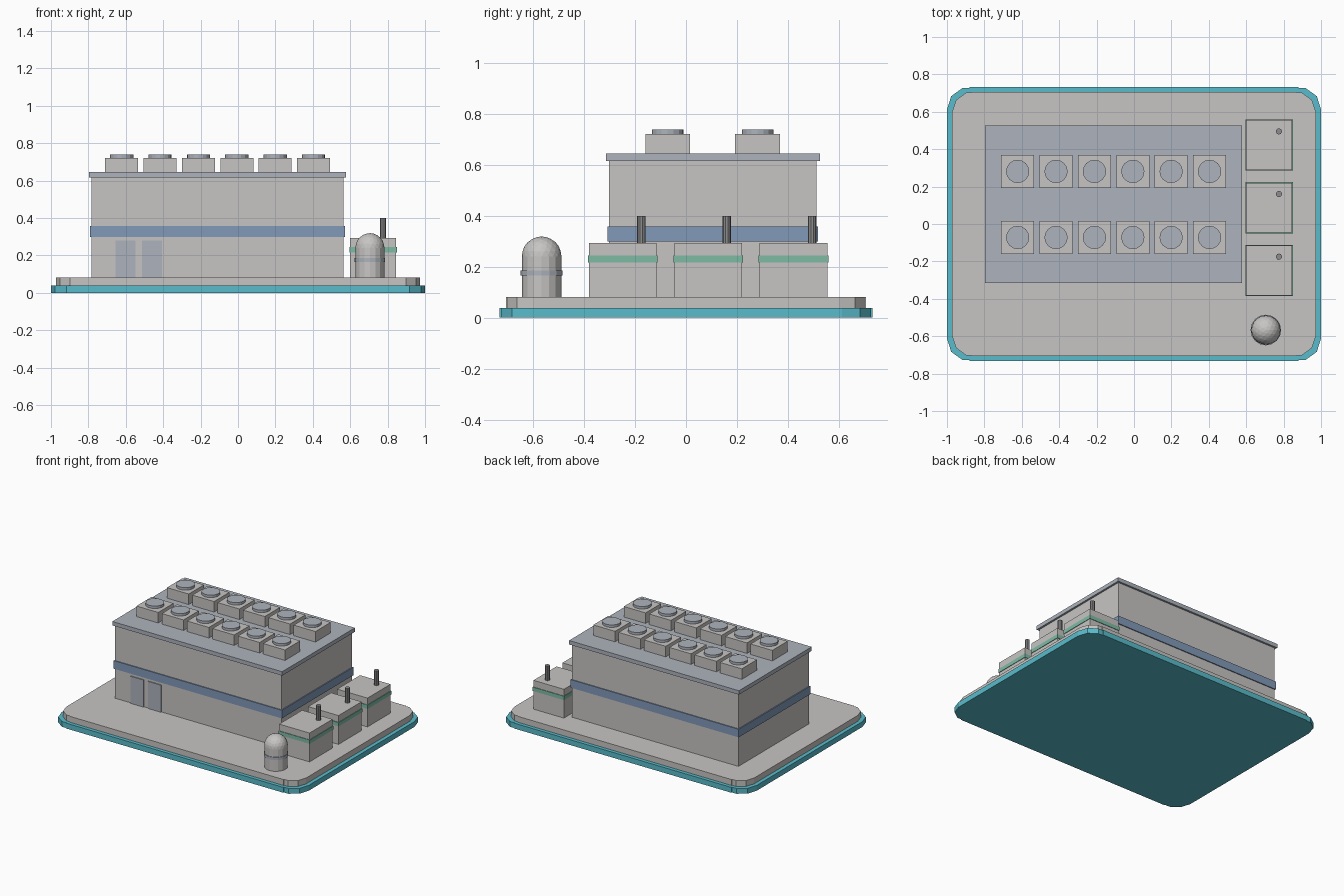
import bpy, bmesh, math
from mathutils import Matrix, Vector

if "Cube" in bpy.data.objects:
    bpy.data.objects.remove(bpy.data.objects["Cube"])


def material(name, rgb):
    m = bpy.data.materials.new(name)
    m.diffuse_color = (*rgb, 1.0)
    m.use_nodes = True
    m.node_tree.nodes["Principled BSDF"].inputs["Base Color"].default_value = m.diffuse_color
    return m


CONCRETE = material("light_grey", (0.57, 0.56, 0.55))
PANEL = material("blue_grey", (0.42, 0.455, 0.51))
TEAL = material("teal", (0.10, 0.50, 0.60))
BLUE = material("slate_blue", (0.22, 0.32, 0.48))
GREEN = material("soft_green", (0.21, 0.50, 0.375))
STEEL = material("steel_grey", (0.27, 0.27, 0.28))


def finish(name, bm, mat):
    bmesh.ops.recalc_face_normals(bm, faces=bm.faces)
    mesh = bpy.data.meshes.new(name)
    bm.to_mesh(mesh)
    bm.free()
    mesh.materials.append(mat)
    ob = bpy.data.objects.new(name, mesh)
    bpy.context.collection.objects.link(ob)
    return ob


def box(name, x, y, z, mat):
    """Box from (min, max) ranges on each axis."""
    bm = bmesh.new()
    size = [b - a for a, b in (x, y, z)]
    mid = Vector([(a + b) / 2 for a, b in (x, y, z)])
    bmesh.ops.create_cube(bm, size=1, matrix=Matrix.Translation(mid) @ Matrix.Diagonal((*size, 1)))
    return finish(name, bm, mat)


def cylinder(name, x, y, z, r, sides, mat):
    bm = bmesh.new()
    bmesh.ops.create_cone(bm, cap_ends=True, segments=sides, radius1=r, radius2=r,
                          depth=z[1] - z[0], matrix=Matrix.Translation((x, y, sum(z) / 2)))
    return finish(name, bm, mat)


def slab(name, hx, hy, r, z, mat):
    """Plate whose corners are quarters of a ten-sided post."""
    cx, cy = hx - r, hy - r
    quarter = [(hx, cy)]
    for deg in (36, 72):
        a = math.radians(deg)
        quarter.append((cx + r * math.cos(a), cy + r * math.sin(a)))
    quarter += [(cx, quarter[-1][1]), (cx, hy)]
    pts = []
    for sx, sy in ((1, 1), (-1, 1), (-1, -1), (1, -1)):
        q = [(sx * px, sy * py) for px, py in quarter]
        pts += q if sx * sy > 0 else q[::-1]
    bm = bmesh.new()
    face = bm.faces.new([bm.verts.new((px, py, z[0])) for px, py in pts])
    ext = bmesh.ops.extrude_face_region(bm, geom=[face], use_keep_orig=True)
    bmesh.ops.translate(bm, vec=(0, 0, z[1] - z[0]),
                        verts=[g for g in ext["geom"] if isinstance(g, bmesh.types.BMVert)])
    return finish(name, bm, mat)


# Base plates
G = 0.082
slab("base_trim", 1.0, 0.733, 0.12, (0, 0.039), TEAL)
slab("base_plate", 0.972, 0.707, 0.107, (0.039, G), CONCRETE)

# Main hall with band and roof
box("main_hall", (-0.783, 0.564), (-0.302, 0.512), (G, 0.616), CONCRETE)
box("hall_band", (-0.79, 0.571), (-0.309, 0.519), (0.299, 0.358), BLUE)
box("roof_slab", (-0.797, 0.578), (-0.315, 0.526), (0.616, 0.645), PANEL)

# Front doors
for i, x in enumerate((-0.602, -0.46)):
    box(f"door_{i + 1}", (x - 0.053, x + 0.053), (-0.309, -0.3), (G, 0.28), PANEL)

# Roof cooling units in two rows
for row, y in enumerate((-0.072, 0.281)):
    for col in range(6):
        x = -0.622 + 0.2052 * col
        tag = f"{row + 1}_{col + 1}"
        box(f"cooler_{tag}", (x - 0.088, x + 0.088), (y - 0.088, y + 0.088), (0.645, 0.722), CONCRETE)
        cylinder(f"cooler_fan_{tag}", x, y, (0.722, 0.74), 0.062, 16, PANEL)

# Generators with bands and exhaust pipes
for i in range(3):
    y = -0.248 + 0.335 * i
    box(f"generator_{i + 1}", (0.6, 0.846), (y - 0.133, y + 0.133), (G, 0.293), CONCRETE)
    box(f"generator_band_{i + 1}", (0.596, 0.85), (y - 0.137, y + 0.137), (0.216, 0.244), GREEN)
    cylinder(f"exhaust_pipe_{i + 1}", 0.775, y + 0.073, (0.29, 0.4), 0.0165, 10, STEEL)

# Storage tank with dome and band
TX, TY, TR = 0.705, -0.567, 0.078
cylinder("tank_body", TX, TY, (G, 0.241), TR, 16, CONCRETE)
cylinder("tank_band", TX, TY, (0.165, 0.186), 0.082, 16, PANEL)
bm = bmesh.new()
bmesh.ops.create_icosphere(bm, subdivisions=3, radius=TR, matrix=Matrix.Translation((TX, TY, 0.241)))
bmesh.ops.bisect_plane(bm, geom=bm.verts[:] + bm.edges[:] + bm.faces[:],
                       plane_co=(TX, TY, 0.241), plane_no=(0, 0, 1), clear_inner=True)
finish("tank_dome", bm, CONCRETE)
